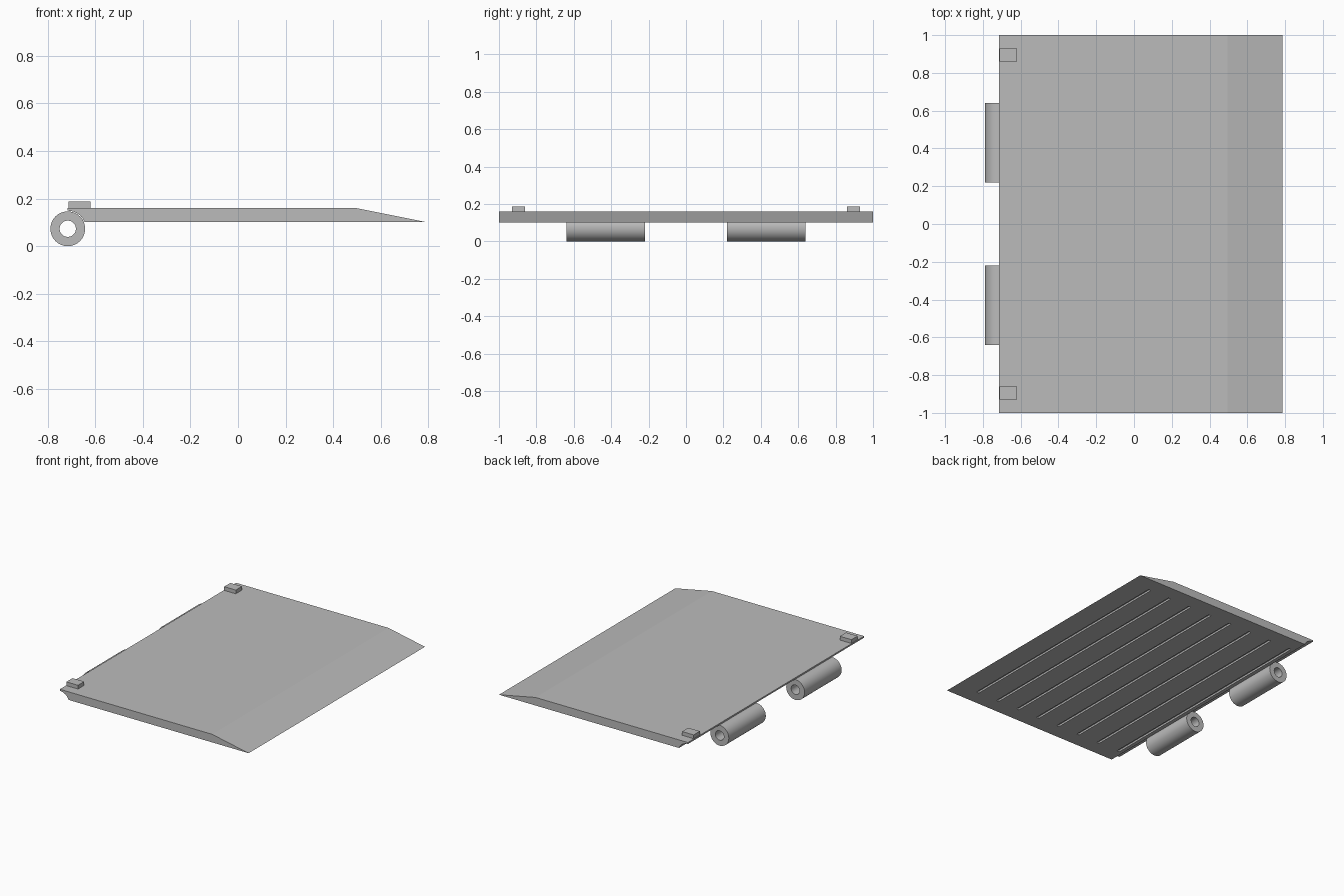
import bpy, bmesh, math

if "Cube" in bpy.data.objects:
    bpy.data.objects.remove(bpy.data.objects["Cube"])

grey = bpy.data.materials.new("plain grey")
grey.diffuse_color = (0.5, 0.5, 0.5, 1)
grey.use_nodes = True
grey.node_tree.nodes["Principled BSDF"].inputs["Base Color"].default_value = grey.diffuse_color

HINGE_X, HINGE_Z, OUTER, INNER = -0.715, 0.073, 0.073, 0.034
TOP, BOTTOM = 0.16, 0.102


def finish(name, bm):
    bmesh.ops.recalc_face_normals(bm, faces=bm.faces)
    mesh = bpy.data.meshes.new(name)
    bm.to_mesh(mesh)
    bm.free()
    mesh.materials.append(grey)
    obj = bpy.data.objects.new(name, mesh)
    bpy.context.collection.objects.link(obj)
    return obj


def activate(obj):
    bpy.ops.object.select_all(action='DESELECT')
    obj.select_set(True)
    bpy.context.view_layer.objects.active = obj


def add_box(bm, x0, x1, y0, y1, z0, z1):
    verts = bmesh.ops.create_cube(bm, size=1)["verts"]
    for v in verts:
        v.co = ((x0 + x1) / 2 + v.co.x * (x1 - x0),
                (y0 + y1) / 2 + v.co.y * (y1 - y0),
                (z0 + z1) / 2 + v.co.z * (z1 - z0))


# Ramp plate: wedge profile with a concave hinge relief, extruded along y
clear = 0.076
end = math.asin((BOTTOM - HINGE_Z) / clear)
profile = [(0.785, BOTTOM), (0.495, TOP), (HINGE_X, TOP)]
for i in range(9):
    a = math.pi / 2 + (end - math.pi / 2) * i / 8
    profile.append((HINGE_X + clear * math.cos(a), HINGE_Z + clear * math.sin(a)))
bm = bmesh.new()
face = bm.faces.new([bm.verts.new((x, -1, z)) for x, z in profile])
extruded = bmesh.ops.extrude_face_region(bm, geom=[face])["geom"]
bmesh.ops.translate(bm, vec=(0, 2, 0),
                    verts=[g for g in extruded if isinstance(g, bmesh.types.BMVert)])
plate = finish("ramp_plate", bm)

# Eight long grooves cut into the underside
bm = bmesh.new()
for i in range(8):
    x = -0.607 + i * 0.174
    add_box(bm, x - 0.01, x + 0.01, -0.89, 0.89, BOTTOM - 0.03, BOTTOM + 0.013)
cutter = finish("groove_cutter", bm)
cutter.hide_render = True
cut = plate.modifiers.new("grooves", 'BOOLEAN')
cut.operation, cut.solver, cut.object = 'DIFFERENCE', 'EXACT', cutter
activate(plate)
bpy.ops.object.modifier_apply(modifier=cut.name)
bpy.data.objects.remove(cutter)

for side, label in ((-1, "front"), (1, "back")):
    # Hinge barrel: hollow tube
    n = 48
    bm = bmesh.new()
    rings = []
    for r, y in ((OUTER, 0.22), (OUTER, 0.64), (INNER, 0.64), (INNER, 0.22)):
        rings.append([bm.verts.new((HINGE_X + r * math.cos(math.tau * k / n), side * y,
                                    HINGE_Z + r * math.sin(math.tau * k / n)))
                      for k in range(n)])
    for j in range(4):
        a, b = rings[j], rings[(j + 1) % 4]
        for k in range(n):
            m = (k + 1) % n
            bm.faces.new((a[k], a[m], b[m], b[k]))
    barrel = finish(label + "_hinge_barrel", bm)
    activate(barrel)
    bpy.ops.object.shade_smooth_by_angle(angle=math.radians(30))

    # Stop block on the hinge edge
    bm = bmesh.new()
    y0, y1 = sorted((side * 0.86, side * 0.93))
    add_box(bm, -0.712, -0.62, y0, y1, TOP - 0.005, 0.187)
    finish(label + "_stop_block", bm)
